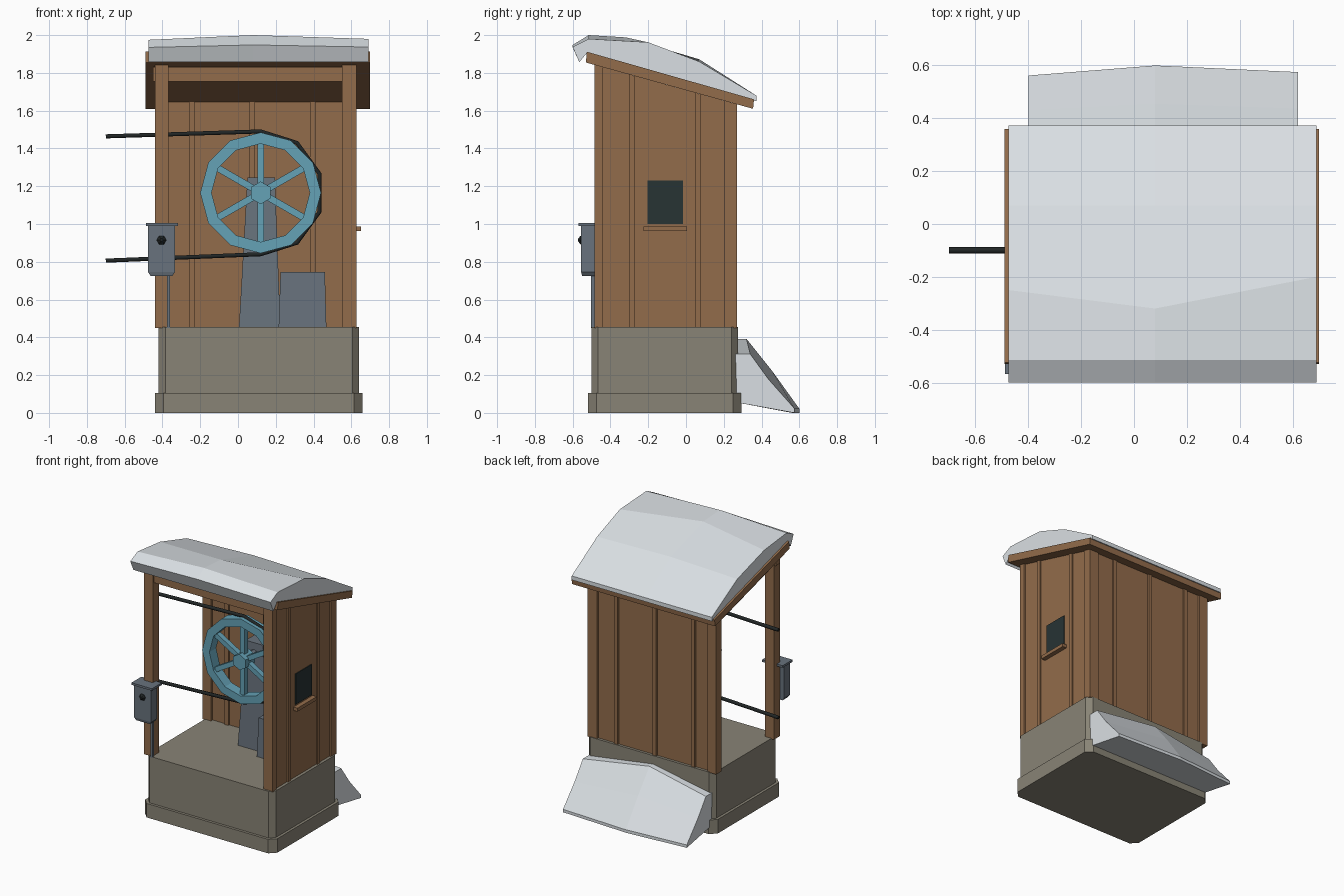
import bpy, bmesh
from math import sin, cos, pi, radians

if "Cube" in bpy.data.objects:
    bpy.data.objects.remove(bpy.data.objects["Cube"], do_unlink=True)


def material(name, r, g, b):
    m = bpy.data.materials.new(name)
    m.use_nodes = True
    m.diffuse_color = (r, g, b, 1)
    m.node_tree.nodes["Principled BSDF"].inputs["Base Color"].default_value = (r, g, b, 1)
    return m


WOOD = material("brown wood", .29, .15, .07)
STONE = material("warm concrete", .25, .23, .18)
SNOW = material("snow", .70, .74, .77)
TEAL = material("teal paint", .13, .36, .47)
METAL = material("grey metal", .14, .17, .205)
CABLE = material("black cable", .015, .019, .019)
GLASS = material("dark glass", .02, .033, .034)


def loft(name, rings, mat, closed=False):
    """Bridge rings of points in order, capping the ends unless closed."""
    bm = bmesh.new()
    loops = [[bm.verts.new(p) for p in ring] for ring in rings]
    pairs = list(zip(loops, loops[1:]))
    if closed:
        pairs.append((loops[-1], loops[0]))
    else:
        bm.faces.new(loops[0])
        bm.faces.new(loops[-1])
    for a, b in pairs:
        for i in range(len(a)):
            j = (i + 1) % len(a)
            bm.faces.new((a[i], a[j], b[j], b[i]))
    bmesh.ops.recalc_face_normals(bm, faces=bm.faces)
    mesh = bpy.data.meshes.new(name)
    bm.to_mesh(mesh)
    bm.free()
    mesh.materials.append(mat)
    obj = bpy.data.objects.new(name, mesh)
    bpy.context.collection.objects.link(obj)
    return obj


def rect(x, y, z, c=0):
    """Horizontal rectangle at height z, with corners cut by c."""
    (x0, x1), (y0, y1) = x, y
    if not c:
        return [(x0, y0, z), (x1, y0, z), (x1, y1, z), (x0, y1, z)]
    return [(x0 + c, y0, z), (x1 - c, y0, z), (x1, y0 + c, z), (x1, y1 - c, z),
            (x1 - c, y1, z), (x0 + c, y1, z), (x0, y1 - c, z), (x0, y0 + c, z)]


def box(name, x, y, z, mat, c=0):
    return loft(name, [rect(x, y, h, c) for h in z], mat)


def side_profile(name, x, yz, mat):
    """Extrude a y-z outline along x."""
    return loft(name, [[(k, y, z) for y, z in yz] for k in x], mat)


def disc(name, centre, radii, ys, sides, mat, turn=0.0):
    """Turned part whose axis runs along y."""
    cx, cz = centre
    return loft(name, [[(cx + r * cos(turn + 2 * pi * i / sides), y,
                         cz + r * sin(turn + 2 * pi * i / sides)) for i in range(sides)]
                       for r, y in zip(radii, ys)], mat)


def eave(y):
    """Height of the roof underside."""
    return 1.855 - .277 * (y + .53)


def upright(name, x, y, mat=WOOD):
    """Standing timber or wall cut to the roof slope."""
    return side_profile(name, x, [(y[0], .45), (y[1], .45), (y[1], eave(y[1])),
                                  (y[0], eave(y[0]))], mat)


# Base
box("plinth", (-.44, .66), (-.52, .295), (0, .105), STONE, .045)
box("base_block", (-.42, .64), (-.50, .275), (.105, .455), STONE, .035)

# Walls, corner posts and battens
upright("right_wall", (.59, .618), (-.47, .25))
upright("back_wall", (-.42, .61), (.225, .255))
for name, x, y in (("front_open_post", (-.44, -.368), (-.485, -.415)),
                   ("front_wall_post", (.55, .628), (-.485, -.44)),
                   ("back_open_post", (-.44, -.368), (.205, .27)),
                   ("back_wall_post", (.55, .628), (.225, .27))):
    upright(name, x, y)
for y in (-.285, .062, .22):
    upright("side_batten", (.578, .628), (y - .015, y + .015))
for x in (-.245, .075, .395):
    upright("back_batten", (x - .015, x + .015), (.213, .268))

# Roof timbers
box("front_beam", (-.45, .60), (-.475, -.425), (1.755, 1.832), WOOD)
side_profile("side_beam", (-.43, -.38),
             [(-.45, eave(-.45) - .075), (.24, eave(.24) - .075), (.24, eave(.24)),
              (-.45, eave(-.45))], WOOD)
side_profile("roof_board", (-.49, .70),
             [(-.53, 1.855), (.355, 1.61), (.36, 1.66), (-.525, 1.912)], WOOD)

# Window with sill
box("window_pane", (.615, .624), (-.205, -.015), (1.0, 1.23), GLASS)
box("window_sill", (.61, .652), (-.225, .005), (.962, .988), WOOD)

# Snow on the roof: three cross-sections, crown in the middle
snow_rows = []
for x, lip, top, y_mid, mid, low in ((-.475, 1.935, 1.975, -.25, 1.947, 1.852),
                                     (.08, 1.948, 2.0, -.32, 1.988, 1.872),
                                     (.69, 1.937, 1.98, -.20, 1.962, 1.86)):
    snow_rows.append([(x, y, z) for y, z in (
        (-.565, 1.857), (-.60, lip), (-.515, top), (y_mid, mid), (.07, low),
        (.372, 1.68), (.372, 1.65), (-.525, 1.905))])
loft("roof_snow", snow_rows, SNOW)

# Snow drift behind the base
drift_rows = []
for x, back, crest, top, bend, foot in ((-.40, .262, .335, .30, .43, .562),
                                        (.08, .275, .32, .392, .455, .60),
                                        (.62, .262, .34, .312, .437, .575)):
    drift_rows.append([(x, y, z) for y, z in (
        (.27, .055), (back, top), (crest, top), (bend, top * .57), (foot, .022), (foot, 0))])
loft("snow_drift", drift_rows, SNOW)

# Wheel
CX, CZ = .12, 1.165
rim = []
for i in range(12):
    a = i * pi / 6
    rim.append([(CX + r * cos(a), y, CZ + r * sin(a))
                for r, y in ((.26, -.14), (.32, -.14), (.32, -.06), (.26, -.06))])
loft("wheel_rim", rim, TEAL, closed=True)
for i in range(6):
    a = radians(30 + 60 * i)
    w = .018
    loft("wheel_spoke", [[(CX + r * cos(a) - s * sin(a), y, CZ + r * sin(a) + s * cos(a))
                          for s, y in ((-w, -.12), (w, -.12), (w, -.08), (-w, -.08))]
                         for r in (.03, .268)], TEAL)
disc("wheel_hub", (CX, CZ), (.06, .06), (-.155, -.045), 6, TEAL, pi / 2)
disc("axle", (CX, CZ), (.03, .03), (-.05, .06), 8, METAL)

# Cable: runs in, wraps the wheel and runs out
path = [(-.70, 1.464), (CX, CZ + .325)]
path += [(CX + .327 * cos(radians(a)), CZ + .327 * sin(radians(a))) for a in (54, 18, -18, -54)]
path += [(CX, CZ - .325), (-.70, .806)]
curve = bpy.data.curves.new("cable", "CURVE")
curve.dimensions = "3D"
curve.bevel_depth = .0125
curve.bevel_resolution = 1
curve.use_fill_caps = True
spline = curve.splines.new("POLY")
spline.points.add(len(path) - 1)
for point, (x, z) in zip(spline.points, path):
    point.co = (x, -.10, z, 1)
curve.materials.append(CABLE)
cable = bpy.data.objects.new("cable", curve)
bpy.context.collection.objects.link(cable)
bpy.context.view_layer.objects.active = cable
cable.select_set(True)
bpy.ops.object.convert(target="MESH")

# Wheel stand and motor housing
loft("wheel_stand", [rect((.005, .225), (-.01, .19), .45),
                     rect((.05, .195), (.02, .15), 1.245)], METAL)
loft("motor_housing", [rect((.215, .468), (-.085, .17), .45),
                       rect((.225, .46), (-.075, .16), .745)], METAL)

# Switch box on the open post
loft("switch_box", [rect((-.462, -.348), (-.55, -.485), .725),
                    rect((-.476, -.334), (-.555, -.485), .745),
                    rect((-.476, -.334), (-.555, -.485), .995)], METAL)
box("switch_box_lid", (-.488, -.318), (-.568, -.45), (.99, 1.006), METAL)
disc("switch_button", (-.405, .915), (.026, .026, .008), (-.55, -.558, -.572), 6, CABLE)
box("conduit", (-.377, -.36), (-.503, -.485), (.45, .74), METAL)
